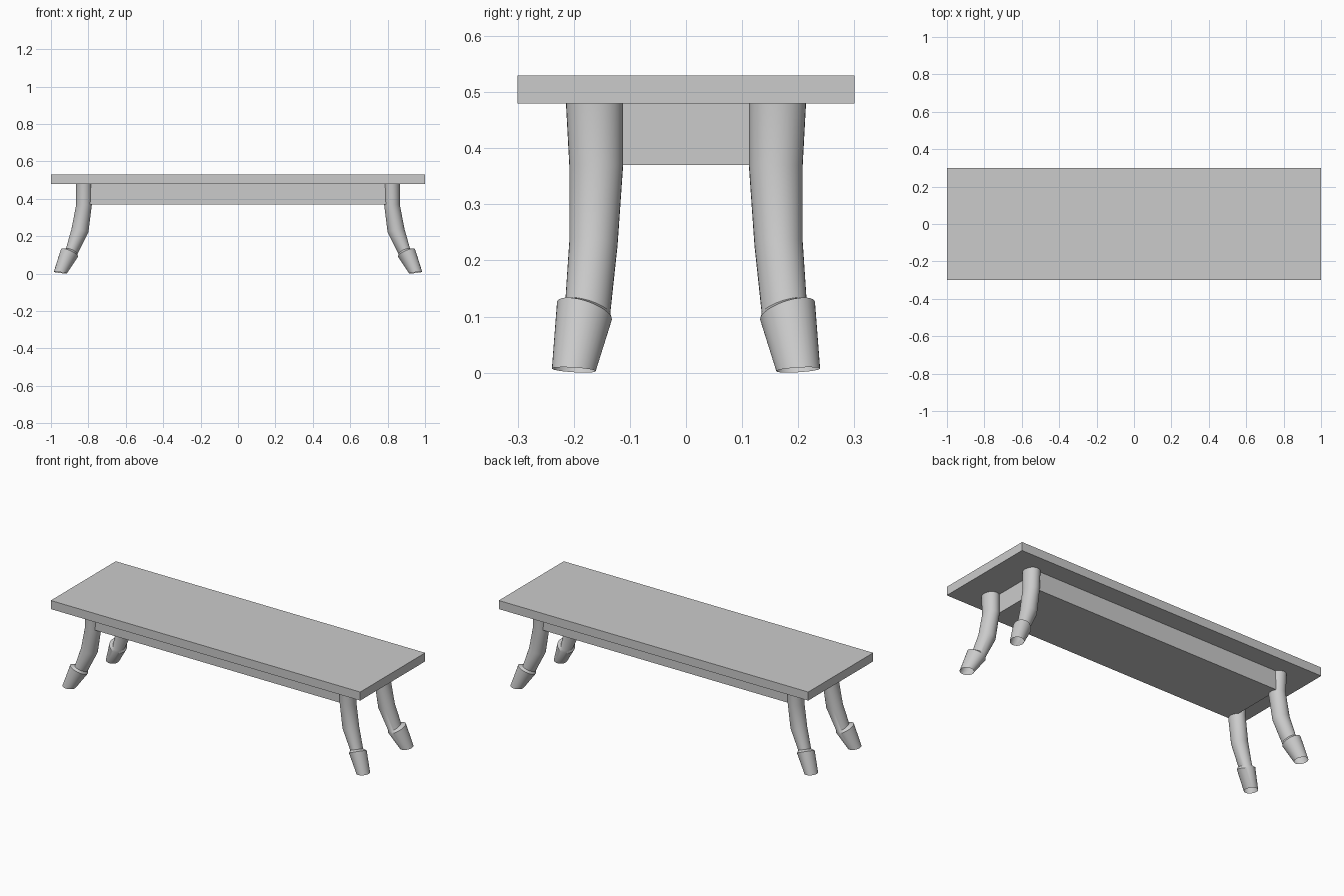
import bpy, bmesh, math
from mathutils import Vector

cube = bpy.data.objects.get("Cube")
if cube:
    bpy.data.objects.remove(cube, do_unlink=True)

# Single material
GREY = 0.6
mat = bpy.data.materials.new("light_grey")
mat.use_nodes = True
mat.diffuse_color = (GREY, GREY, GREY, 1)
mat.node_tree.nodes["Principled BSDF"].inputs["Base Color"].default_value = (GREY, GREY, GREY, 1)


def finish(name, bm):
    bmesh.ops.recalc_face_normals(bm, faces=bm.faces)
    mesh = bpy.data.meshes.new(name)
    bm.to_mesh(mesh)
    bm.free()
    mesh.materials.append(mat)
    obj = bpy.data.objects.new(name, mesh)
    bpy.context.collection.objects.link(obj)
    return obj


def box(name, half_x, half_y, z0, z1):
    bm = bmesh.new()
    bmesh.ops.create_cube(bm, size=1)
    for v in bm.verts:
        v.co = Vector((v.co.x * 2 * half_x, v.co.y * 2 * half_y,
                       z0 + (v.co.z + 0.5) * (z1 - z0)))
    return finish(name, bm)


# Leg rings, top to bottom: centre x, y, z, radius x, y, slope x, y
LEG_RINGS = [
    (0.823, 0.163, 0.481, 0.043, 0.051, 0, 0),
    (0.823, 0.16, 0.37, 0.042, 0.048, 0, 0),
    (0.845, 0.165, 0.23, 0.045, 0.043, 0.2, 0.08),
    (0.89, 0.175, 0.117, 0.031, 0.04, 0.4, 0.3),
    (0.901, 0.181, 0.11, 0.046, 0.049, 0.41, 0.3),
    (0.95, 0.2, 0.005, 0.035, 0.039, 0.12, 0.06),
]
SIDES = 32


def leg(name, sx, sy):
    """Splayed leg with a stepped, open-ended foot sleeve."""
    bm = bmesh.new()
    rings = []
    for cx, cy, cz, rx, ry, kx, ky in LEG_RINGS:
        ring = []
        for i in range(SIDES):
            a = math.tau * i / SIDES
            dx, dy = rx * math.cos(a), ry * math.sin(a)
            ring.append(bm.verts.new((sx * (cx + dx), sy * (cy + dy),
                                      cz + kx * dx + ky * dy)))
        rings.append(ring)
    for upper, lower in zip(rings, rings[1:]):
        for i in range(SIDES):
            j = (i + 1) % SIDES
            bm.faces.new((upper[i], upper[j], lower[j], lower[i]))
    obj = finish(name, bm)
    bpy.ops.object.select_all(action="DESELECT")
    obj.select_set(True)
    bpy.context.view_layer.objects.active = obj
    bpy.ops.object.shade_smooth_by_angle(angle=math.radians(30))


# Table top and the solid apron below it
box("table_top", 1.0, 0.3, 0.48, 0.53)
box("apron", 0.8, 0.19, 0.37, 0.48)

# Four mirrored legs
for side, sx in (("left", 1), ("right", -1)):
    for end, sy in (("front", -1), ("back", 1)):
        leg(f"{end}_{side}_leg", sx, sy)
